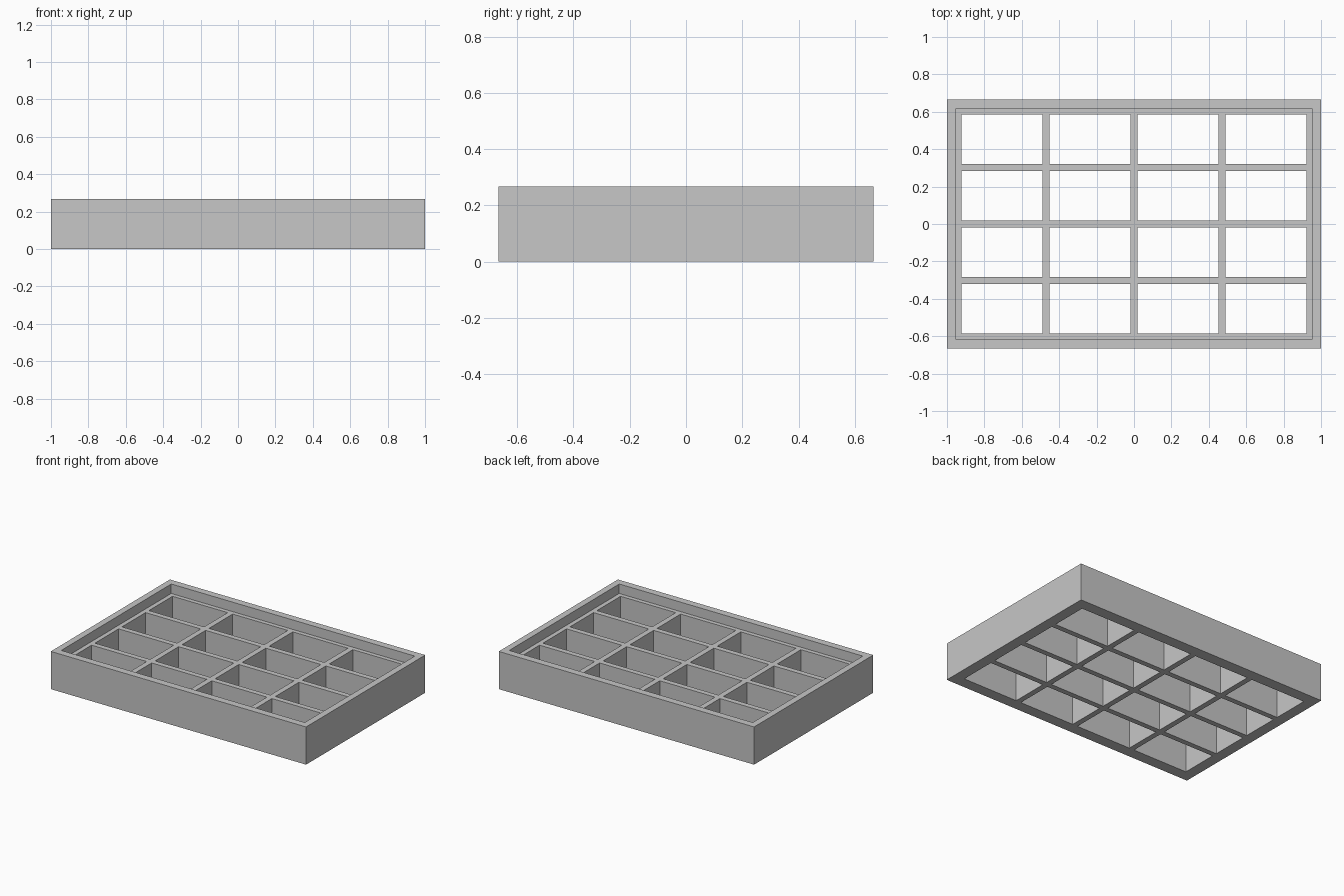
import bpy
import bmesh
from mathutils import Matrix

default_cube = bpy.data.objects.get("Cube")
if default_cube:
    bpy.data.objects.remove(default_cube, do_unlink=True)

# Overall proportions
WIDTH, DEPTH, HEIGHT = 2.0, 1.333, 0.267
LEDGE_Z = 0.2            # top of the dividers and inner ledge
RIM = 0.046              # thickness of the raised rim
CELL = (0.432, 0.264)    # opening of one compartment
PITCH = (0.471, 0.302)   # spacing between compartments
COLUMNS, ROWS = 4, 4

# Material
grey = bpy.data.materials.new("plain grey")
grey.use_nodes = True
colour = (0.57, 0.57, 0.57, 1)
grey.diffuse_color = colour
grey.node_tree.nodes["Principled BSDF"].inputs["Base Color"].default_value = colour


def boxes(name, items):
    """One object holding a box for each (centre, size) pair."""
    bm = bmesh.new()
    for centre, size in items:
        bmesh.ops.create_cube(
            bm, size=1, matrix=Matrix.Translation(centre) @ Matrix.Diagonal((*size, 1)))
    mesh = bpy.data.meshes.new(name)
    bm.to_mesh(mesh)
    bm.free()
    mesh.materials.append(grey)
    obj = bpy.data.objects.new(name, mesh)
    bpy.context.collection.objects.link(obj)
    return obj


def cut(target, cutter):
    mod = target.modifiers.new(cutter.name, 'BOOLEAN')
    mod.operation = 'DIFFERENCE'
    mod.solver = 'EXACT'
    mod.object = cutter
    cutter.hide_render = True
    cutter.hide_viewport = True


# Solid tray body
tray = boxes("compartment_tray", [((0, 0, HEIGHT / 2), (WIDTH, DEPTH, HEIGHT))])

# Shallow recess inside the rim
recess = boxes("recess_cutter", [
    ((0, 0, LEDGE_Z + HEIGHT / 2), (WIDTH - 2 * RIM, DEPTH - 2 * RIM - 0.01, HEIGHT))])
cut(tray, recess)

# Grid of open compartments running right through the floor
cells = [(((i - (COLUMNS - 1) / 2) * PITCH[0], (j - (ROWS - 1) / 2) * PITCH[1], HEIGHT / 2),
          (*CELL, HEIGHT * 2))
         for i in range(COLUMNS) for j in range(ROWS)]
cut(tray, boxes("compartment_cutter", cells))
